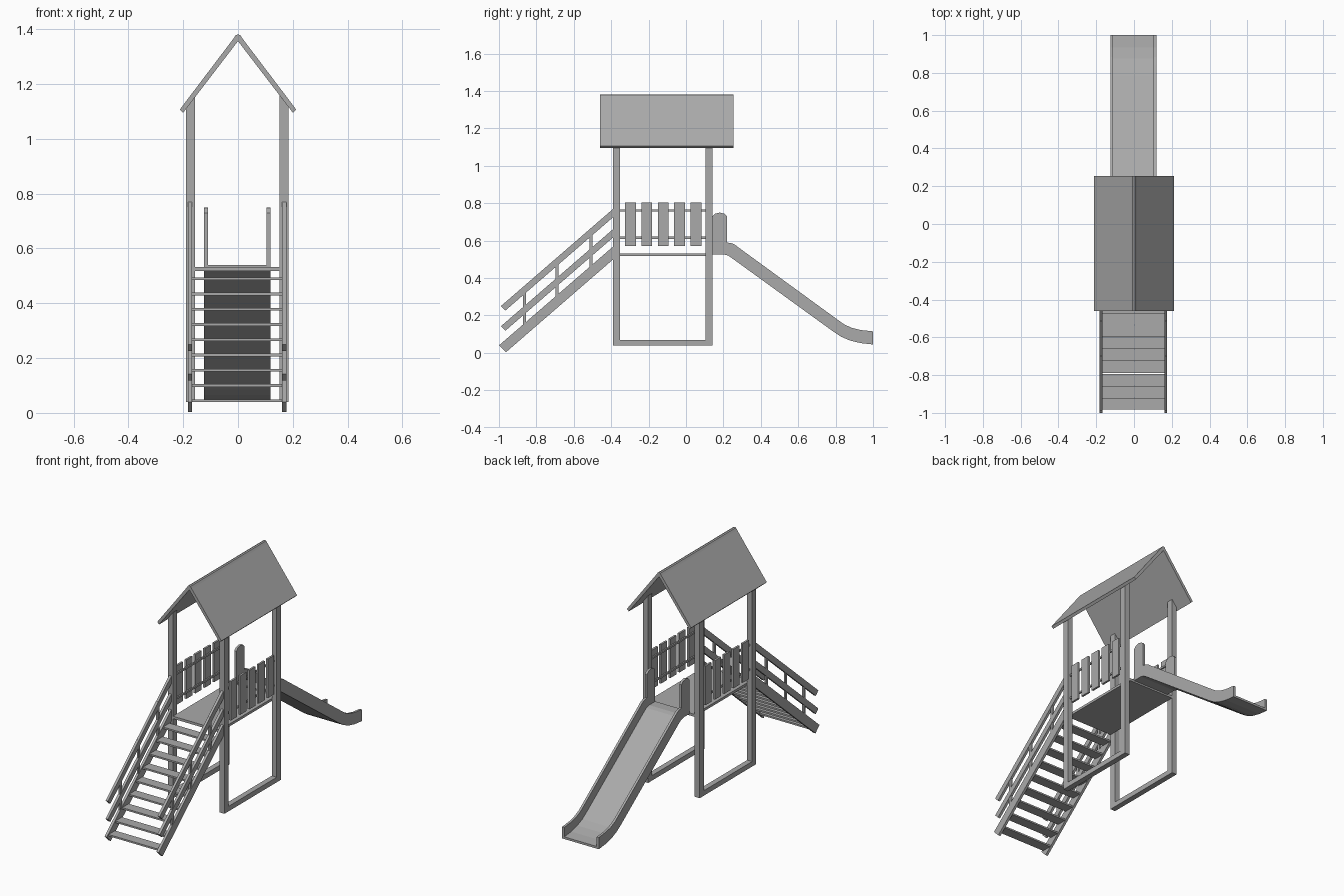
import bpy
import bmesh
from mathutils import Vector

if "Cube" in bpy.data.objects:
    bpy.data.objects.remove(bpy.data.objects["Cube"], do_unlink=True)

# Single grey finish
grey = bpy.data.materials.new("plain_grey")
grey.use_nodes = True
tone = (0.4, 0.4, 0.4, 1)
grey.diffuse_color = tone
grey.node_tree.nodes["Principled BSDF"].inputs["Base Color"].default_value = tone

MID = -0.003  # centre line of the tower


def prism(name, points, axis, start, end):
    """Extrude a profile along x (points are y, z) or y (points are x, z)."""
    bm = bmesh.new()

    def place(p):
        return (start, p[0], p[1]) if axis == "x" else (p[0], start, p[1])

    face = bm.faces.new([bm.verts.new(place(p)) for p in points])
    grown = bmesh.ops.extrude_face_region(bm, geom=[face])
    shift = Vector((end - start, 0, 0) if axis == "x" else (0, end - start, 0))
    verts = [g for g in grown["geom"] if isinstance(g, bmesh.types.BMVert)]
    bmesh.ops.translate(bm, verts=verts, vec=shift)
    bmesh.ops.recalc_face_normals(bm, faces=bm.faces)
    mesh = bpy.data.meshes.new(name)
    bm.to_mesh(mesh)
    bm.free()
    mesh.materials.append(grey)
    obj = bpy.data.objects.new(name, mesh)
    bpy.context.collection.objects.link(obj)
    return obj


def box(name, x, y, z):
    pts = [(y[0], z[0]), (y[1], z[0]), (y[1], z[1]), (y[0], z[1])]
    return prism(name, pts, "x", x[0], x[1])


def sides(inner, outer):
    """Mirrored x ranges about the centre line, with a label."""
    for label, s in (("left", 1), ("right", -1)):
        yield label, s, sorted((MID + s * inner, MID + s * outer))


FRONT, BACK = (-0.39, -0.353), (0.103, 0.142)

# Posts cut to the roof slope, and ground beams joining them
for label, s, x in sides(0.154, 0.187):
    tops = [1.355 - 1.3 * abs(v) for v in x]
    for row, y in (("front", FRONT), ("back", BACK)):
        pts = [(x[0], 0.04), (x[1], 0.04), (x[1], tops[1]), (x[0], tops[0])]
        prism(f"{row}_{label}_post", pts, "y", *y)
    box(f"{label}_ground_beam", x, (FRONT[1], BACK[0]), (0.04, 0.07))

# Platform
box("platform", (MID - 0.154, MID + 0.154), (FRONT[0], BACK[1]), (0.517, 0.532))

# Picket fences
for label, s, x in sides(0.164, 0.172):
    for n, z in enumerate((0.61, 0.756)):
        box(f"{label}_fence_rail_{n}", x, (FRONT[1], BACK[0]), (z, z + 0.011))
for label, s, x in sides(0.172, 0.184):
    for n in range(5):
        y = -0.326 + 0.0875 * n
        box(f"{label}_picket_{n}", x, (y, y + 0.058), (0.572, 0.805))

# Gable roof with a softened ridge
outer = [(0.212, 1.107), (0.016, 1.366), (0.008, 1.378)]
under = [(0.2, 1.095), (0.0, 1.356)]
roof = outer + [(0, 1.381)] + [(-x, z) for x, z in reversed(outer)]
roof += [(-0.2, 1.095), (0, 1.356), (0.2, 1.095)]
prism("roof", roof, "y", -0.46, 0.255)

# Stair stringers and handrails: lower end points, then level with the front post
SLOPE = 0.866
END = FRONT[0]


def sloped(name, x, top, low):
    pts = [top, low]
    pts += [(END, p[1] + SLOPE * (END - p[0])) for p in (low, top)]
    prism(name, pts, "x", *x)


for label, s, x in sides(0.164, 0.179):
    sloped(f"{label}_stringer", x, (-1.0, 0.04), (-0.963, 0.003))
    sloped(f"{label}_middle_handrail", x, (-0.99, 0.142), (-0.966, 0.118))
    sloped(f"{label}_top_handrail", x, (-0.99, 0.25), (-0.966, 0.226))
for label, s, x in sides(0.166, 0.177):
    for n, y in enumerate((-0.863, -0.69, -0.507)):
        base = 0.03 + SLOPE * (y + 1)
        box(f"{label}_baluster_{n}", x, (y - 0.008, y + 0.008), (base, base + 0.205))

# Stair treads
for n in range(9):
    y, z = -0.983 + 0.0643 * n, 0.039 + 0.0557 * n
    box(f"tread_{n}", (MID - 0.165, MID + 0.165), (y, y + 0.061), (z, z + 0.01))

# Slide side walls and chute floor
bottom = [(0.142, 0.527), (0.2, 0.527), (0.225, 0.52), (0.246, 0.506),
          (0.786, 0.115), (0.83, 0.086), (0.877, 0.066), (0.935, 0.052), (1.0, 0.045)]
rim = [(1.0, 0.115), (0.935, 0.122), (0.885, 0.134), (0.845, 0.153), (0.807, 0.18),
       (0.28, 0.564), (0.262, 0.578), (0.242, 0.587), (0.219, 0.59), (0.219, 0.73),
       (0.205, 0.744), (0.18, 0.75), (0.156, 0.744), (0.142, 0.73)]
for label, s, x in sides(0.107, 0.121):
    prism(f"{label}_slide_wall", bottom + rim, "x", *x)
floor_top = [(y, z + 0.013) for y, z in reversed(bottom)]
prism("slide_floor", bottom + floor_top, "x", MID - 0.108, MID + 0.108)
